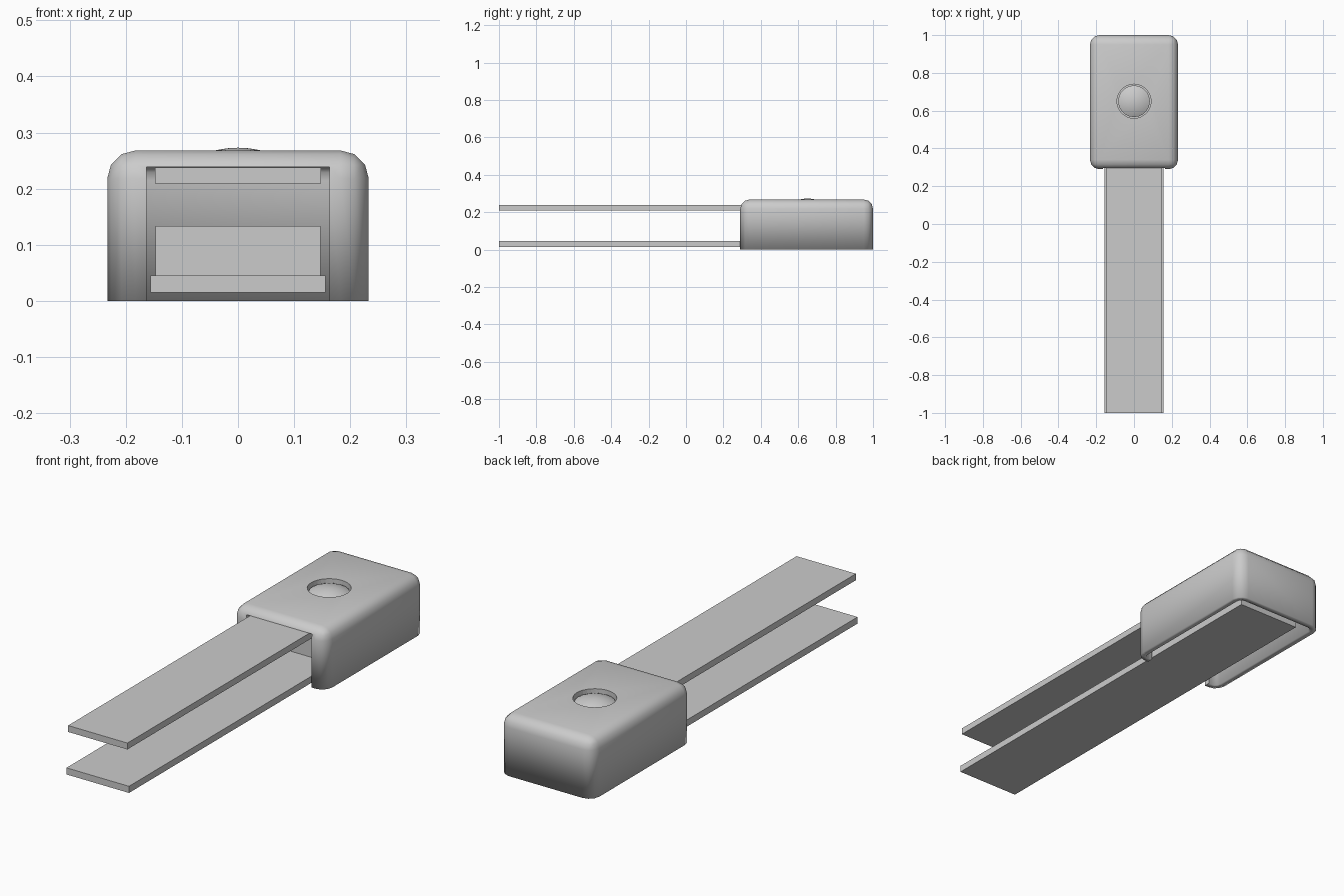
import bpy, bmesh, math

if "Cube" in bpy.data.objects:
    bpy.data.objects.remove(bpy.data.objects["Cube"])


def make_object(name, bm):
    bmesh.ops.recalc_face_normals(bm, faces=bm.faces)
    me = bpy.data.meshes.new(name)
    bm.to_mesh(me)
    bm.free()
    ob = bpy.data.objects.new(name, me)
    bpy.context.collection.objects.link(ob)
    return ob


def box_bm(x, y0, y1, z0, z1):
    bm = bmesh.new()
    bmesh.ops.create_cube(bm, size=1)
    for v in bm.verts:
        v.co = (v.co.x * 2 * x,
                y0 + (v.co.y + 0.5) * (y1 - y0),
                z0 + (v.co.z + 0.5) * (z1 - z0))
    return bm


def box(name, *dims):
    return make_object(name, box_bm(*dims))


def smooth(ob, angle):
    bpy.ops.object.select_all(action='DESELECT')
    ob.select_set(True)
    bpy.context.view_layer.objects.active = ob
    bpy.ops.object.shade_smooth_by_angle(angle=math.radians(angle))


def cut(ob, cutter):
    m = ob.modifiers.new("cut", 'BOOLEAN')
    m.operation = 'DIFFERENCE'
    m.solver = 'EXACT'
    m.object = cutter
    cutter.hide_render = True
    cutter.hide_set(True)


# Housing: rounded shell, open underneath
bm = box_bm(0.233, 0.29, 1.0, 0.0, 0.268)
edges = [e for e in bm.edges if max(v.co.z for v in e.verts) > 0.1]
bmesh.ops.bevel(bm, geom=edges, offset=0.05, offset_type='OFFSET',
                segments=3, profile=0.5, affect='EDGES')
bottom = [f for f in bm.faces if all(v.co.z < 1e-4 for v in f.verts)]
bmesh.ops.delete(bm, geom=bottom, context='FACES_ONLY')
housing = make_object("housing", bm)
smooth(housing, 40)
shell = housing.modifiers.new("wall", 'SOLIDIFY')
shell.thickness = 0.028
shell.offset = -1

# Front opening and button hole
cut(housing, box("opening_cutter", 0.163, 0.2, 0.36, -0.05, 0.239))
bm = bmesh.new()
bmesh.ops.create_cone(bm, cap_ends=True, segments=32, radius1=0.09, radius2=0.09, depth=0.1)
bmesh.ops.translate(bm, verts=bm.verts, vec=(0, 0.65, 0.28))
cut(housing, make_object("button_hole_cutter", bm))

# Domed button, spun from a profile
bm = bmesh.new()
R = 0.17
profile = [(0.0, 0.24), (0.084, 0.24)]
profile += [(r, 0.273 - R + math.sqrt(R * R - r * r))
            for r in (0.084, 0.072, 0.056, 0.038, 0.019, 0.0)]
verts = [bm.verts.new((r, 0, z)) for r, z in profile]
geom = verts + [bm.edges.new(p) for p in zip(verts, verts[1:])]
bmesh.ops.spin(bm, geom=geom, cent=(0, 0, 0), axis=(0, 0, 1),
               angle=2 * math.pi, steps=20)
bmesh.ops.remove_doubles(bm, verts=bm.verts, dist=1e-4)
bmesh.ops.translate(bm, verts=bm.verts, vec=(0, 0.65, 0))
smooth(make_object("button", bm), 40)

# Two flat straps and the block inside the housing
box("upper_strap", 0.148, -1.0, 0.92, 0.209, 0.238)
box("lower_strap", 0.156, -1.0, 0.92, 0.015, 0.045)
box("inner_block", 0.147, 0.45, 0.92, 0.045, 0.133)
